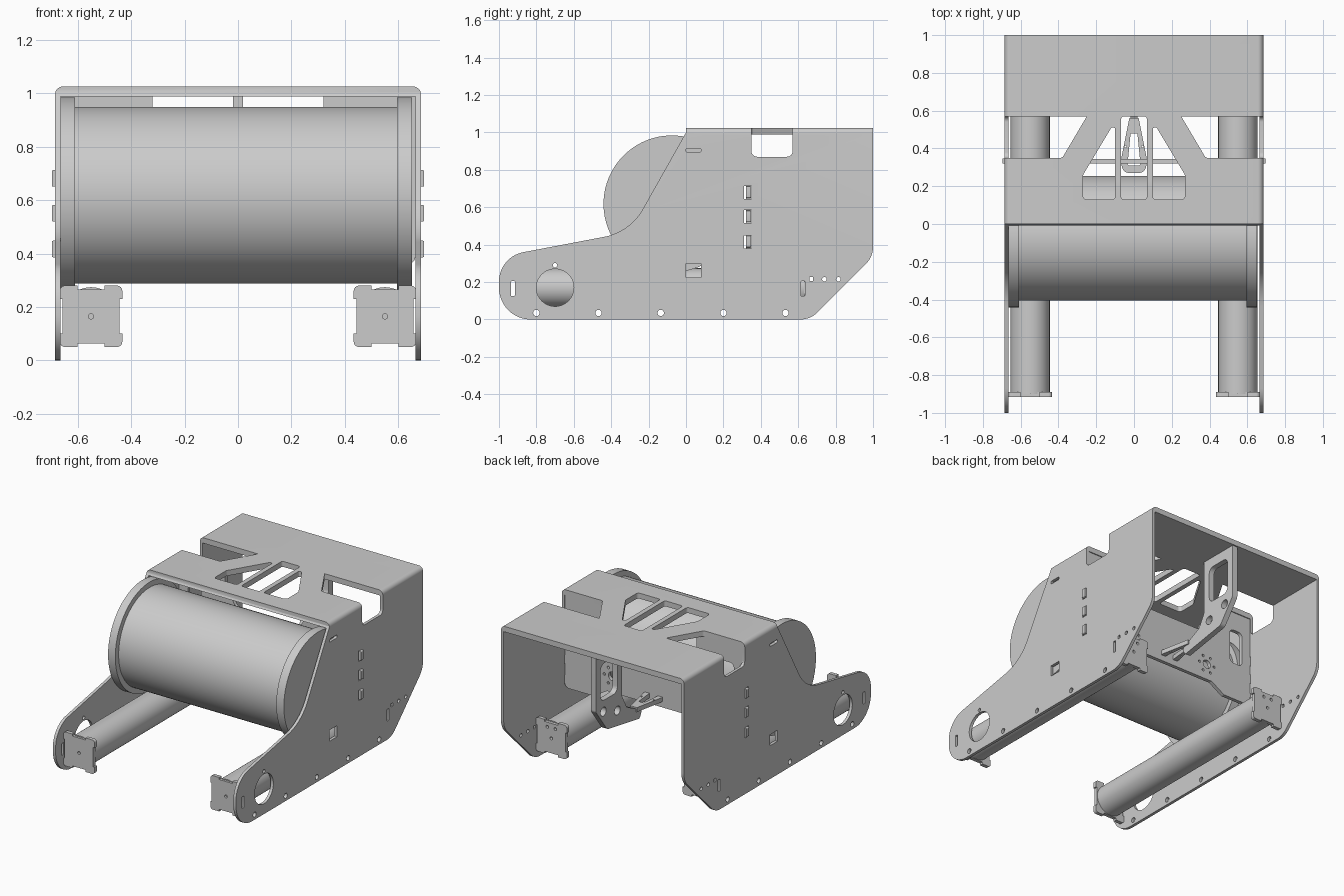
import bpy, bmesh, math
from mathutils import Vector

if "Cube" in bpy.data.objects:
    bpy.data.objects.remove(bpy.data.objects["Cube"])


def fillet(pts, n=10):
    """Closed outline from (a, b) or (a, b, radius) corners."""
    out = []
    for i, p in enumerate(pts):
        c = Vector(p[:2])
        r = p[2] if len(p) > 2 else 0
        if r == 0:
            out.append(c)
            continue
        u = (Vector(pts[i - 1][:2]) - c).normalized()
        v = (Vector(pts[(i + 1) % len(pts)][:2]) - c).normalized()
        half = u.angle(v) / 2
        centre = c + (u + v).normalized() * r / math.sin(half)
        a, b = c + u * r / math.tan(half) - centre, c + v * r / math.tan(half) - centre
        total = math.pi - 2 * half
        for k in range(n + 1):
            t = k / n
            out.append(centre + (a * math.sin((1 - t) * total) + b * math.sin(t * total)) / math.sin(total))
    return out


def rect(a0, a1, b0, b1, r=0):
    return fillet([(a0, b0, r), (a1, b0, r), (a1, b1, r), (a0, b1, r)], 6)


def circle(a, b, r, n=20):
    return [Vector((a + r * math.cos(2 * math.pi * k / n), b + r * math.sin(2 * math.pi * k / n))) for k in range(n)]


def flip(outline):
    return [Vector((-p[0], p[1])) for p in outline]


def prism(name, outlines, axis, lo, hi):
    """Extrude flat outlines along an axis; X uses (y,z), Y uses (x,z), Z uses (x,y)."""
    place = {'X': lambda p, d: (d, p[0], p[1]),
             'Y': lambda p, d: (p[0], d, p[1]),
             'Z': lambda p, d: (p[0], p[1], d)}[axis]
    bm = bmesh.new()
    for o in outlines:
        low = [bm.verts.new(place(p, lo)) for p in o]
        high = [bm.verts.new(place(p, hi)) for p in o]
        bm.faces.new(low)
        bm.faces.new(high)
        for i in range(len(o)):
            j = (i + 1) % len(o)
            bm.faces.new((low[i], low[j], high[j], high[i]))
    bmesh.ops.recalc_face_normals(bm, faces=bm.faces)
    me = bpy.data.meshes.new(name)
    bm.to_mesh(me)
    bm.free()
    ob = bpy.data.objects.new(name, me)
    bpy.context.collection.objects.link(ob)
    return ob


def boolean(ob, cutter, op='DIFFERENCE'):
    m = ob.modifiers.new("cut", 'BOOLEAN')
    m.operation, m.object, m.solver = op, cutter, 'EXACT'
    bpy.context.view_layer.objects.active = ob
    bpy.ops.object.modifier_apply(modifier=m.name)
    bpy.data.objects.remove(cutter)


# bent sheet housing: U section trimmed to the side outline
section = fillet([(-.685, 0), (-.685, 1.025, .03), (.685, 1.025, .03), (.685, 0),
                  (.665, 0), (.665, .988), (-.665, .988), (-.665, 0)])
housing = prism("housing", [section], 'Y', -1.1, 1.1)
side = fillet([(-1, 0, .17), (-1, .335, .16), (-.3, .468, .3), (0, 1), (0, 1.03), (1, 1.03),
               (1, .335, .13), (.665, 0, .13)], 14)
boolean(housing, prism("side_trim", [side], 'X', -1, 1), 'INTERSECT')

# holes through both sides
holes = [circle(y, .035, .017) for y in (-.8, -.468, -.135, .2, .532)]
holes += [circle(-.7, .17, .1, 40), circle(-.7, .29, .012)]
holes += [circle(.74, .215, .012), circle(.815, .215, .012), rect(.66, .68, .205, .227)]
holes += [rect(y - .01, y + .01, .125, .205, .004) for y in (-.925, .625)]
holes += [rect(0, .08, .895, .915, .008), rect(0, .08, .225, .3)]
holes += [rect(.31, .35, z, z + .07) for z in (.38, .515, .645)]
holes += [fillet([(.35, .87, .03), (.57, .87, .03), (.57, .975), (.35, .975)])]
boolean(housing, prism("side_holes", holes, 'X', -1, 1))

# windows in the top that leave the diagonal struts
notch = fillet([(-.8, .35), (-.38, .35, .02), (-.25, .57), (-.8, .57)])
tri = fillet([(-.27, .13, .02), (-.1, .13, .015), (-.1, .51, .008), (-.12, .51, .008), (-.27, .26, .03)])
mid = rect(-.068, .068, .13, .57, .015)
boolean(housing, prism("top_windows", [notch, flip(notch), tri, flip(tri), mid], 'Z', .96, 1.2))

# big drum with end flanges
prism("drum", [circle(-.075, .618, .33, 96)], 'X', -.62, .61)
prism("drum_flange_left", [circle(-.075, .618, .366, 96)], 'X', -.664, -.61)
prism("drum_flange_right", [circle(-.075, .618, .366, 96)], 'X', .595, .652)

# low tubes with notched end plates
h, w, d = .115, .117, .01
quarter = [(-.05, -h + .014), (-.05, -h), (-w, -h, .02), (-w, -.065), (-w + d, -.065)]
half = quarter + [(-w + d, .065), (-w, .065), (-w, h, .02), (-.05, h), (-.05, h - .014)]
plate = fillet(half + [(-p[0],) + tuple(p[1:]) for p in reversed(half)], 6)
for label, s in (("left", -1), ("right", 1)):
    prism("tube_" + label, [circle(s * .55, .17, .104, 48)], 'Y', -.9, .635)
    for end, y in (("front", -.915), ("back", .63)):
        ob = prism(f"tube_{end}_plate_{label}", [[p + Vector((s * .55, .165)) for p in plate]], 'Y', y, y + .025)
        dots = [circle(s * .55, .165, .01, 16)]
        if end == "back":
            dots += [circle(s * .55 + x, .235, .01, 16) for x in (-.03, .03)]
        boolean(ob, prism("plate_holes", dots, 'Y', y - .02, y + .05))

# cross panel behind the drum, keyed into the sides
panel = prism("cross_panel", [fillet([
    (-.664, .36, .03), (-.45, .36), (-.35, .42), (.35, .42), (.45, .36), (.664, .36, .03),
    (.664, .987), (.32, .987), (.32, .9, .03), (.24, .76, .03), (-.24, .76, .03),
    (-.32, .9, .03), (-.32, .987), (-.664, .987)])], 'Y', .32, .345)
cuts = []
for s in (-1, 1):
    cuts.append(rect(s * .55 - .05, s * .55 + .05, .62, .86, .03))
    cuts.append(circle(s * .31, .53, .03, 24))
    cuts += [circle(s * .31 + .06 * math.cos(k * math.pi / 3), .53 + .06 * math.sin(k * math.pi / 3), .009, 12)
             for k in range(6)]
boolean(panel, prism("panel_holes", cuts, 'Y', .3, .4))
tabs = [rect(s * .68 - .017, s * .68 + .017, z, z + .062, .006)
        for s in (-1, 1) for z in (.386, .52, .65)]
prism("panel_tabs", tabs, 'Y', .32, .348)

# hanging centre plate
centre = prism("centre_plate", [fillet([
    (.99, .99), (.99, .62, .03), (.87, .46, .04), (.52, .4, .02), (.5, .45, .01),
    (.66, .53, .03), (.71, .62, .05), (.71, .99)])], 'X', -.019, .019)
boolean(centre, prism("centre_holes", [rect(.76, .94, .67, .92, .04), circle(.91, .595, .03),
                                       circle(.76, .545, .03)], 'X', -.1, .1))

# tapered arm joining centre plate and cross panel
arm = prism("tapered_arm", [fillet([(-.065, .27, .04), (.065, .27, .04), (.065, .36, .03), (.025, .56),
                                    (-.025, .56), (-.065, .36, .03)])], 'Z', .46, .49)
boolean(arm, prism("arm_holes", [fillet([(-.035, .31, .01), (.035, .31, .01), (.018, .48), (-.018, .48)]),
                                 circle(-.045, .41, .006, 12), circle(.045, .41, .006, 12)], 'Z', .4, .6))

# smooth curved surfaces, keep sheet edges crisp
for ob in bpy.data.objects:
    ob.select_set(True)
    bpy.context.view_layer.objects.active = ob
bpy.ops.object.shade_smooth_by_angle(angle=math.radians(30))
